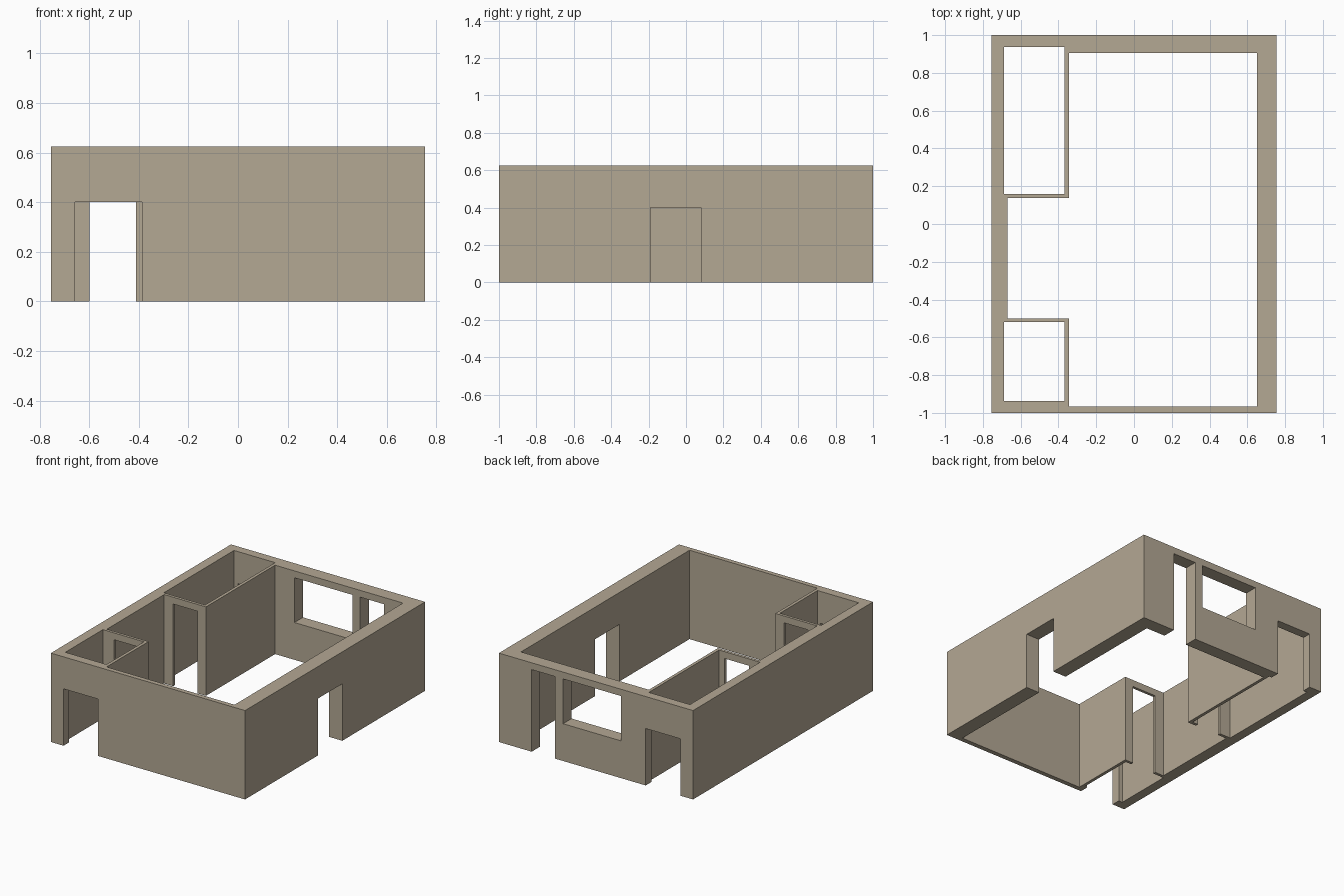
import bpy
import bmesh
from mathutils import Matrix, Vector

if "Cube" in bpy.data.objects:
    bpy.data.objects.remove(bpy.data.objects["Cube"])

# Single plaster colour
plaster = bpy.data.materials.new("tan_plaster")
plaster.diffuse_color = (0.456, 0.392, 0.296, 1)
plaster.use_nodes = True
plaster.node_tree.nodes["Principled BSDF"].inputs["Base Color"].default_value = plaster.diffuse_color


def box(name, x, y, z):
    """Axis-aligned box given as (min, max) ranges."""
    lo, hi = Vector((x[0], y[0], z[0])), Vector((x[1], y[1], z[1]))
    bm = bmesh.new()
    bmesh.ops.create_cube(bm, size=1, matrix=Matrix.Translation((lo + hi) / 2)
                          @ Matrix.Diagonal((*(hi - lo), 1)))
    mesh = bpy.data.meshes.new(name)
    bm.to_mesh(mesh)
    bm.free()
    obj = bpy.data.objects.new(name, mesh)
    bpy.context.collection.objects.link(obj)
    mesh.materials.append(plaster)
    return obj


H = 0.625
THROUGH = (-0.1, 1.0)
OUTER_DOOR = (-0.1, 0.4)
TALL = (-0.1, 0.577)

walls = box("house_walls", (-0.755, 0.755), (-1, 1), (0, H))

cuts = {
    # Rooms, open at top and bottom
    "main_room": ((-0.345, 0.65), (-0.967, 0.905), THROUGH),
    "hallway": ((-0.67, -0.2), (-0.5, 0.137), THROUGH),
    "rear_side_room": ((-0.687, -0.367), (0.158, 0.937), THROUGH),
    "front_side_room": ((-0.687, -0.367), (-0.937, -0.52), THROUGH),
    # Doors in the outer walls
    "front_door": ((-0.657, -0.387), (-1.1, -0.8), OUTER_DOOR),
    "back_door": ((-0.657, -0.387), (0.8, 1.1), OUTER_DOOR),
    "side_door": ((0.55, 0.85), (-0.19, 0.08), OUTER_DOOR),
    # Tall terrace door and window beside it
    "terrace_door": ((0.317, 0.5), (0.8, 1.1), TALL),
    "rear_window": ((-0.195, 0.256), (0.8, 1.1), (0.262, 0.577)),
    # Inner doors of both side rooms
    "rear_room_door": ((-0.6, -0.412), (0.08, 0.22), TALL),
    "front_room_door": ((-0.6, -0.412), (-0.58, -0.44), TALL),
}

bpy.context.view_layer.objects.active = walls
for name, ranges in cuts.items():
    cutter = box(name + "_cutter", *ranges)
    cutter.hide_render = True
    mod = walls.modifiers.new(name, 'BOOLEAN')
    mod.operation = 'DIFFERENCE'
    mod.solver = 'EXACT'
    mod.object = cutter
    bpy.ops.object.modifier_apply(modifier=mod.name)
    bpy.data.objects.remove(cutter, do_unlink=True)
